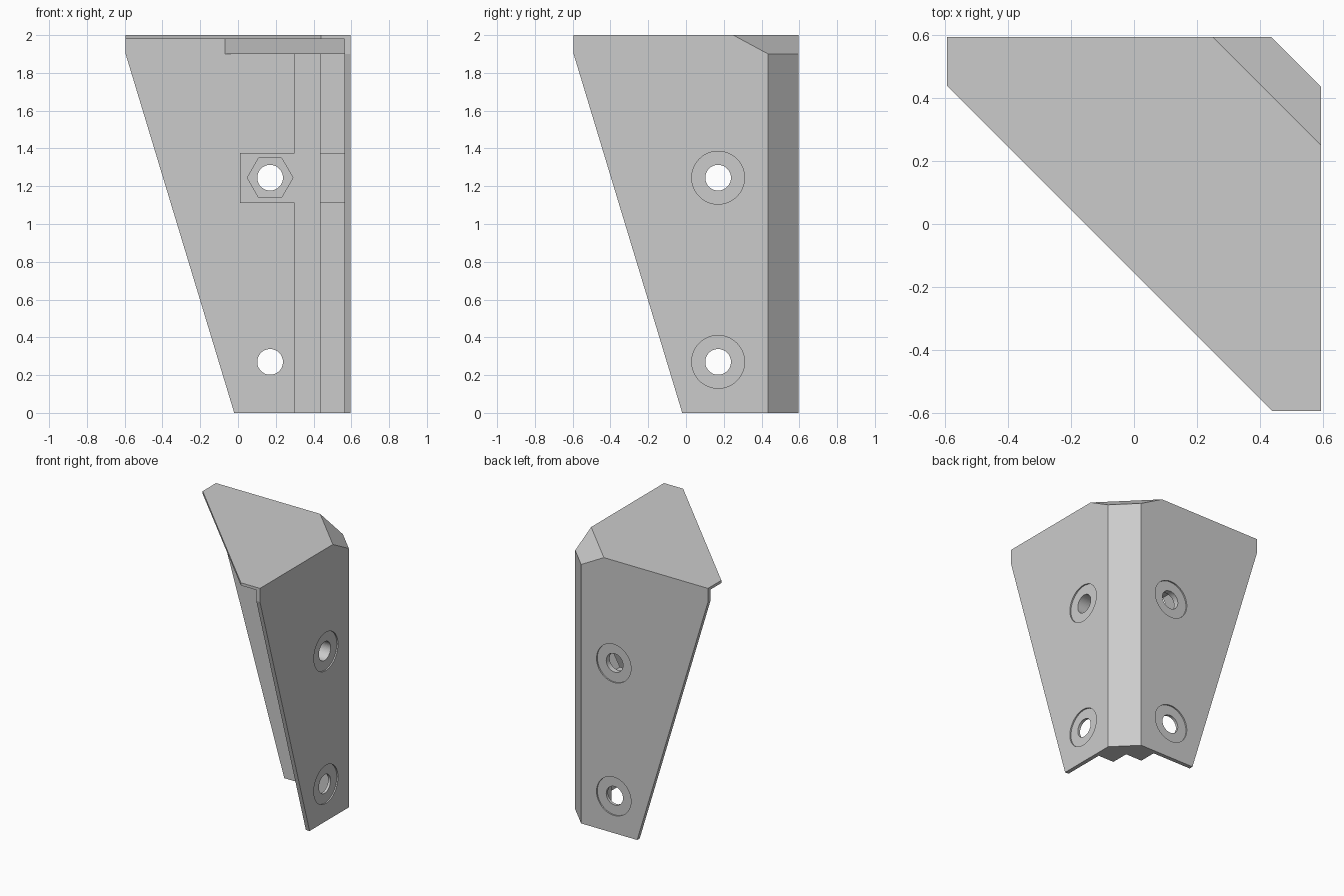
import bpy, bmesh, math
from mathutils import Vector, Matrix

cube = bpy.data.objects.get("Cube")
if cube:
    bpy.data.objects.remove(cube, do_unlink=True)

grey = bpy.data.materials.new("plain grey")
grey.use_nodes = True
grey.diffuse_color = (0.6, 0.6, 0.6, 1)
grey.node_tree.nodes["Principled BSDF"].inputs["Base Color"].default_value = (0.6, 0.6, 0.6, 1)

OUT, INN = 0.595, 0.565        # outer and inner faces of the side walls
CH = 0.435                     # start of the vertical corner chamfer
RIB = 0.30                     # extent of the corner rib
HOLE_X, HOLES = 0.17, (0.27, 1.245)
SWAP = Matrix(((0, 1, 0, 0), (1, 0, 0, 0), (0, 0, 1, 0), (0, 0, 0, 1)))


def finish(bm, name, swap=False):
    if swap:                   # mirror across the corner diagonal
        bm.transform(SWAP)
    bmesh.ops.recalc_face_normals(bm, faces=bm.faces)
    mesh = bpy.data.meshes.new(name)
    bm.to_mesh(mesh)
    bm.free()
    mesh.materials.append(grey)
    ob = bpy.data.objects.new(name, mesh)
    bpy.context.collection.objects.link(ob)
    return ob


def prism(name, points, lo, hi, axis="z", swap=False, bevel_top=False):
    """Extrude an outline along z, or an x-z outline along y."""
    bm = bmesh.new()
    place = (lambda a, b: (a, b, lo)) if axis == "z" else (lambda a, b: (a, lo, b))
    face = bm.faces.new([bm.verts.new(place(*p)) for p in points])
    ext = bmesh.ops.extrude_face_region(bm, geom=[face])
    shift = Vector((0, 0, hi - lo) if axis == "z" else (0, hi - lo, 0))
    bmesh.ops.translate(bm, vec=shift, verts=[v for v in ext["geom"] if isinstance(v, bmesh.types.BMVert)])
    if bevel_top:              # slice off the sloping top corner
        cut = bmesh.ops.bisect_plane(
            bm, geom=bm.verts[:] + bm.edges[:] + bm.faces[:], dist=1e-5,
            plane_co=(0.25, OUT, 2), plane_no=Vector((0.1, 0.1, 0.185)).normalized(), clear_outer=True)
        bmesh.ops.holes_fill(bm, edges=[e for e in bm.edges if e.is_boundary], sides=0)
    return finish(bm, name, swap)


def screw_cutter(z, swap):
    """Stepped round cutter: shallow outer recess, then a through hole."""
    bm = bmesh.new()
    steps = ((0.65, 0.14), (OUT - 0.01, 0.14), (OUT - 0.01, 0.068), (0.35, 0.068))
    n = 48
    rings = [[bm.verts.new((HOLE_X + r * math.cos(i * math.tau / n), y, z + r * math.sin(i * math.tau / n)))
              for i in range(n)] for y, r in steps]
    for a, b in zip(rings, rings[1:]):
        for i in range(n):
            j = (i + 1) % n
            bm.faces.new((a[i], a[j], b[j], b[i]))
    bm.faces.new(rings[0])
    bm.faces.new(rings[-1])
    return finish(bm, "screw_cutter", swap)


def cut(ob, cutters):
    for c in cutters:
        m = ob.modifiers.new("cut", "BOOLEAN")
        m.operation, m.solver, m.object = "DIFFERENCE", "EXACT", c
    bpy.context.view_layer.update()
    done = ob.evaluated_get(bpy.context.evaluated_depsgraph_get())
    mesh = bpy.data.meshes.new_from_object(done)
    ob.modifiers.clear()
    ob.data = mesh


# Corner rib with an inner notch and an outer chamfer
rib = prism("corner_rib", [(RIB, OUT), (RIB, CH), (CH, CH), (CH, RIB), (OUT, RIB), (OUT, CH), (CH, OUT)], 0, 1.9)

# Thickened corner under the top plate
prism("top_corner_block", [(-0.07, INN), (INN, -0.07), (INN, RIB), (OUT, RIB), (OUT, CH), (CH, OUT),
                           (RIB, OUT), (RIB, INN)], 1.9, 1.98, bevel_top=True)

# Top plate with a diagonal free edge
prism("top_plate", [(-OUT, OUT), (-OUT, 0.44), (0.44, -OUT), (OUT, -OUT), (OUT, CH), (CH, OUT)],
      1.98, 2, bevel_top=True)

# Two tapered walls, each with a nut boss and two screw holes
rib_cutters, trash = [], []
hexagon = [(HOLE_X + 0.121 * math.cos(k * math.pi / 3), HOLES[1] + 0.121 * math.sin(k * math.pi / 3))
           for k in range(6)]
for side, swap in (("back", False), ("right", True)):
    wall = prism(side + "_wall", [(-OUT, 1.98), (-OUT, 1.9), (-0.02, 0), (RIB, 0), (RIB, 1.98)],
                 INN, OUT, "y", swap, bevel_top=True)
    boss = prism(side + "_nut_boss", [(0.01, 1.11), (RIB, 1.11), (RIB, 1.375), (0.01, 1.375)],
                 CH, INN, "y", swap)
    screws = [screw_cutter(z, swap) for z in HOLES]
    nut = prism("nut_cutter", hexagon, 0.4, 0.545, "y", swap)
    cut(wall, screws)
    cut(boss, [screws[1], nut])
    rib_cutters += screws
    trash += screws + [nut]
cut(rib, rib_cutters)

for ob in trash:
    bpy.data.objects.remove(ob, do_unlink=True)
